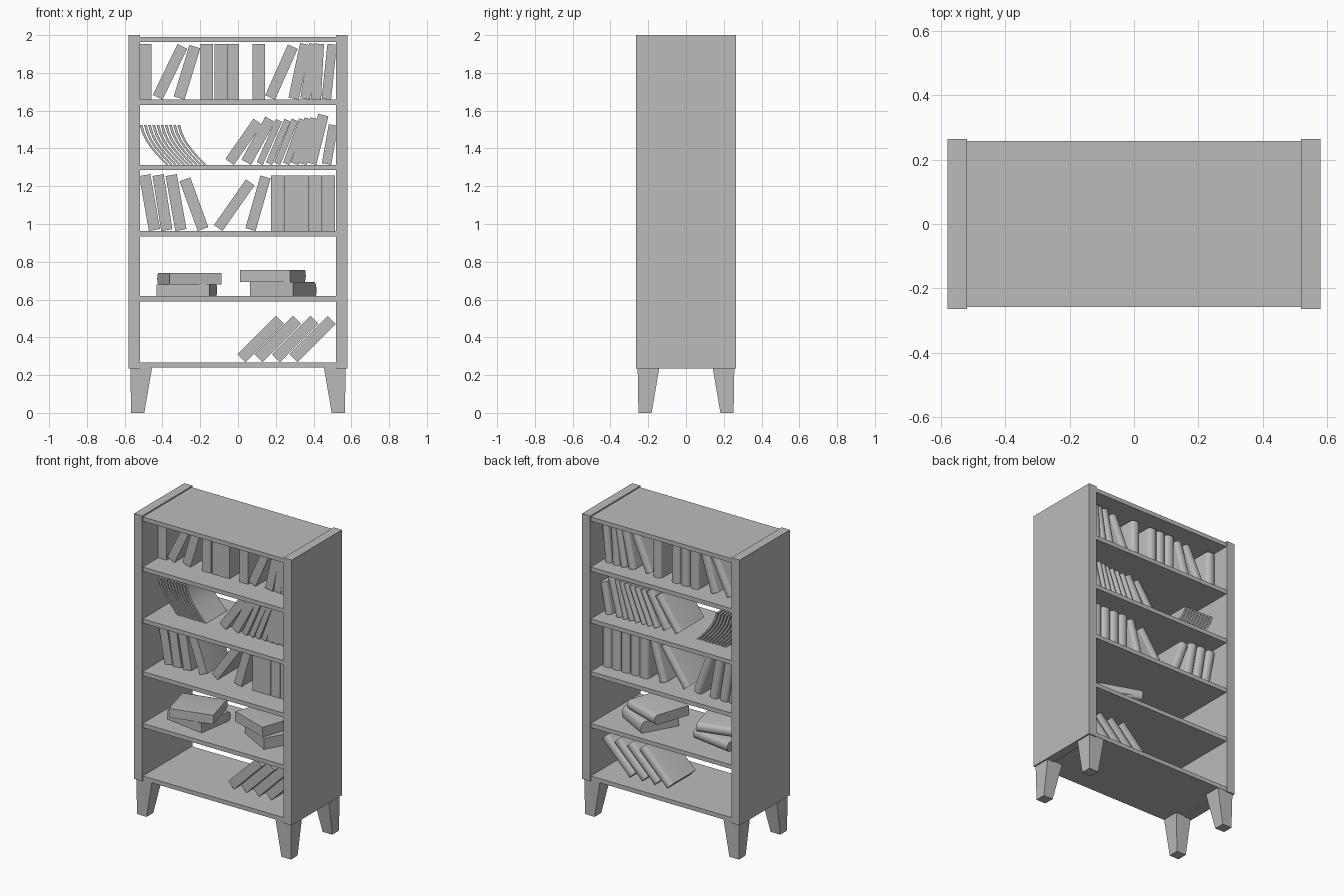
import bpy, bmesh
from math import radians, sin, cos, pi
from mathutils import Matrix, Vector

if "Cube" in bpy.data.objects:
    bpy.data.objects.remove(bpy.data.objects["Cube"])

grey = bpy.data.materials.new("plain_grey")
grey.use_nodes = True
grey.diffuse_color = (0.5, 0.5, 0.5, 1)
grey.node_tree.nodes["Principled BSDF"].inputs["Base Color"].default_value = (0.5, 0.5, 0.5, 1)


def finish(name, bm, smooth=False):
    bmesh.ops.recalc_face_normals(bm, faces=bm.faces)
    mesh = bpy.data.meshes.new(name)
    for face in bm.faces:
        face.smooth = smooth
    bm.to_mesh(mesh)
    bm.free()
    if smooth:
        mesh.set_sharp_from_angle(angle=radians(35))
    mesh.materials.append(grey)
    obj = bpy.data.objects.new(name, mesh)
    bpy.context.collection.objects.link(obj)
    return obj


def box(name, low, high):
    bm = bmesh.new()
    bmesh.ops.create_cube(bm, size=1)
    for v in bm.verts:
        v.co = [(h if c > 0 else l) for c, l, h in zip(v.co, low, high)]
    return finish(name, bm)


def prism(name, points, offset, smooth=True):
    """Extrude a closed outline along the offset vector."""
    bm = bmesh.new()
    face = bm.faces.new([bm.verts.new(p) for p in points])
    new = bmesh.ops.extrude_face_region(bm, geom=[face], use_keep_orig=True)["geom"]
    bmesh.ops.translate(bm, vec=offset, verts=[g for g in new if isinstance(g, bmesh.types.BMVert)])
    return finish(name, bm, smooth)


def book(name, t, h, centre, lean, yaw=0, depth=0.255):
    """Block with a rounded spine on the back edge."""
    bulge, d = 0.022, depth / 2
    points = [(t / 2, -d, -h / 2)]
    for i in range(9):
        a = pi * i / 8
        points.append((cos(a) * t / 2, d - bulge + sin(a) * bulge, -h / 2))
    points.append((-t / 2, -d, -h / 2))
    obj = prism(name, points, Vector((0, 0, h)))
    turn = Matrix.Rotation(radians(yaw), 4, "Z") @ Matrix.Rotation(radians(lean), 4, "Y")
    obj.matrix_world = Matrix.Translation(centre) @ turn


def book_row(name, shelf_z, books):
    """Each book: centre x, lean in degrees, thickness, height."""
    for i, (x, lean, t, h) in enumerate(books):
        a = radians(lean)
        z = shelf_z + (h * cos(a) + t * abs(sin(a))) / 2
        book(f"{name}_book_{i + 1}", t, h, (x, 0.03, z), lean)


# Side panels and tapered legs
for side, s in (("left", 1), ("right", -1)):
    xs = sorted((0.52 * s, 0.58 * s))
    box(f"{side}_panel", (xs[0], -0.264, 0.235), (xs[1], 0.264, 2))
    for end, e in (("front", -1), ("back", 1)):
        bm = bmesh.new()
        bmesh.ops.create_cube(bm, size=1)
        for v in bm.verts:
            top = v.co.z > 0
            inset = 0.115 if top else 0.07
            outer_x, outer_y = (0.57, 0.256) if top else (0.566, 0.252)
            v.co = ((outer_x - (inset if v.co.x < 0 else 0)) * s,
                    (outer_y - (inset if v.co.y < 0 else 0)) * e,
                    0.24 if top else 0)
        finish(f"{end}_{side}_leg", bm)

# Shelves and top board
for i, z in enumerate((0.24, 0.59, 0.935, 1.285, 1.63, 1.963)):
    box("top_board" if i == 5 else f"shelf_{i + 1}", (-0.52, -0.258, z), (0.52, 0.258, z + 0.028))

# Leaning and standing books
book_row("bottom", 0.268, [(0.12 + i * 0.0915, 45, 0.06, 0.288) for i in range(4)])
book_row("middle", 0.963, [
    (-0.468, -10, 0.06, 0.295), (-0.4, -9, 0.06, 0.295), (-0.328, -10, 0.06, 0.295),
    (-0.233, -20, 0.06, 0.28), (-0.02, 35, 0.055, 0.295), (0.106, 16, 0.056, 0.29)]
    + [(0.207 + i * 0.0685, 0, 0.066, 0.295) for i in range(5)])
book_row("upper", 1.313, [
    (0.03, 35, 0.055, 0.26), (0.107, 29, 0.058, 0.26), (0.166, 24, 0.035, 0.25),
    (0.213, 23, 0.035, 0.25), (0.254, 22, 0.035, 0.25), (0.298, 20, 0.035, 0.25),
    (0.336, 17, 0.042, 0.25), (0.373, 14, 0.04, 0.25), (0.42, 14, 0.055, 0.265),
    (0.487, 10, 0.05, 0.21)])
book_row("top", 1.658, [
    (-0.49, 0, 0.065, 0.295), (-0.36, 26, 0.057, 0.3), (-0.27, 17, 0.06, 0.285),
    (-0.165, 0, 0.067, 0.295), (-0.093, 0, 0.063, 0.295), (-0.027, 0, 0.065, 0.295),
    (0.11, 0, 0.065, 0.295), (0.23, 24, 0.057, 0.295), (0.325, 12, 0.055, 0.295),
    (0.378, 9, 0.05, 0.295), (0.42, 3, 0.055, 0.295), (0.483, 6, 0.05, 0.292)])

# Books lying in two piles
book("left_pile_lower_book", 0.063, 0.285, (-0.272, -0.02, 0.649), 90, -9)
book("left_pile_upper_book", 0.06, 0.285, (-0.257, -0.05, 0.711), 90, 15)
book("right_pile_lower_book", 0.09, 0.26, (0.24, 0.03, 0.647), 90, -29)
book("right_pile_upper_book", 0.065, 0.28, (0.185, 0.03, 0.725), 90, -19)

# Sagging magazines
sag = [(0, 0.21), (0.012, 0.168), (0.03, 0.13), (0.053, 0.095), (0.08, 0.062), (0.109, 0.03), (0.138, 0)]
for i in range(10):
    x = -0.52 + i * 0.0222
    outline = [(x + dx, -0.095, 1.314 + dz) for dx, dz in sag]
    outline += [(x + dx + 0.014, -0.095, 1.314 + dz) for dx, dz in reversed(sag)]
    prism(f"magazine_{i + 1}", outline, Vector((0, 0.22, 0)))
